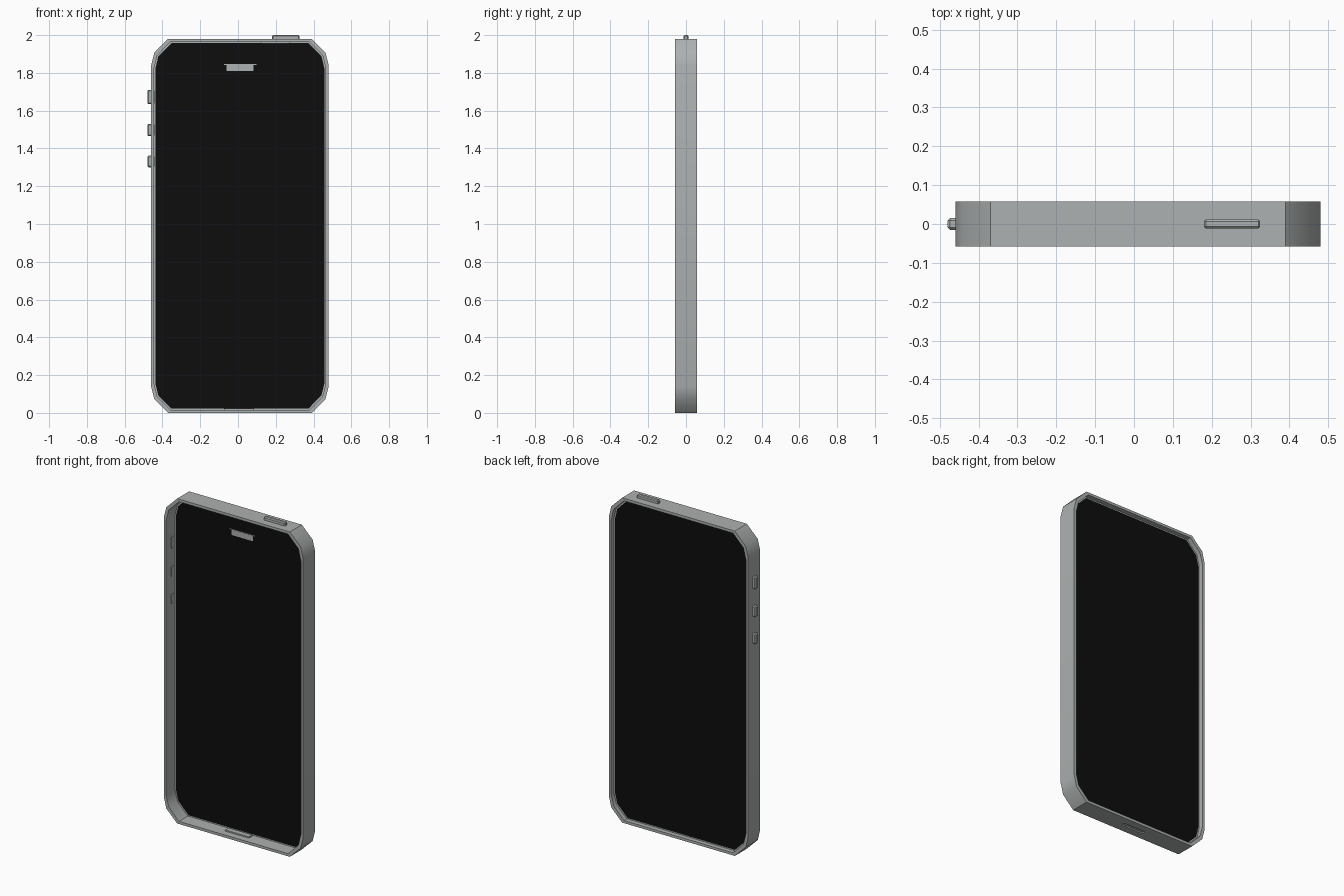
import bpy, bmesh

if "Cube" in bpy.data.objects:
    bpy.data.objects.remove(bpy.data.objects["Cube"])

def material(name, rgb):
    m = bpy.data.materials.new(name)
    m.diffuse_color = (*rgb, 1)
    m.use_nodes = True
    m.node_tree.nodes["Principled BSDF"].inputs["Base Color"].default_value = m.diffuse_color
    return m

GREY = material("metal grey", (0.42, 0.44, 0.44))
BLACK = material("glass black", (0.004, 0.004, 0.004))

CX, CZ = 0.01, 0.99          # middle of the body
HW, HH, HD = 0.47, 0.99, 0.058   # half width, height, depth

def outline(inset):
    """Tall rectangle with faceted corners, scaled inwards by inset."""
    quarter = [(HW, HH - 0.14), (HW - 0.017, HH - 0.072), (HW - 0.09, HH)]
    pts = []
    for sx, sz in ((1, 1), (-1, 1), (-1, -1), (1, -1)):
        q = quarter if sx * sz > 0 else quarter[::-1]
        pts += [(sx * x, sz * z) for x, z in q]
    kx, kz = (HW - inset) / HW, (HH - inset) / HH
    return [(CX + x * kx, CZ + z * kz) for x, z in pts]

def finish(name, bm, mats, smooth=None):
    bmesh.ops.recalc_face_normals(bm, faces=bm.faces)
    me = bpy.data.meshes.new(name)
    bm.to_mesh(me)
    bm.free()
    ob = bpy.data.objects.new(name, me)
    bpy.context.collection.objects.link(ob)
    for m in mats:
        me.materials.append(m)
    if smooth:
        bpy.ops.object.select_all(action='DESELECT')
        ob.select_set(True)
        bpy.context.view_layer.objects.active = ob
        bpy.ops.object.shade_smooth_by_angle(angle=smooth)
    return ob

def box(name, x, y, z, bevel=0.0, mat=GREY):
    bm = bmesh.new()
    bmesh.ops.create_cube(bm, size=1)
    for v in bm.verts:
        v.co = [(r[0] + r[1]) / 2 + c * (r[1] - r[0]) for r, c in zip((x, y, z), v.co)]
    if bevel:
        bmesh.ops.bevel(bm, geom=bm.edges[:], offset=bevel, segments=1, affect='EDGES')
    return finish(name, bm, [mat])

# Frame: a hollow band around the phone
bm = bmesh.new()
rings = [[bm.verts.new((x, y, z)) for x, z in outline(t)]
         for t, y in ((0, -HD), (0, HD), (0.016, HD), (0.016, -HD))]
for a, b in zip(rings, rings[1:] + rings[:1]):
    for i in range(len(a)):
        j = (i + 1) % len(a)
        bm.faces.new((a[i], a[j], b[j], b[i]))
frame = finish("frame", bm, [GREY], smooth=0.6)

# Port slot cut through the bottom of the frame, with a box closing it inside
cutter = box("port_cutter", (-0.07, 0.08), (-0.012, 0.012), (-0.02, 0.05))
cutter.hide_render = True
cutter.hide_set(True)
cut = frame.modifiers.new("port", 'BOOLEAN')
cut.object = cutter
cut.operation = 'DIFFERENCE'
cut.solver = 'EXACT'
box("port", (-0.075, 0.085), (-0.016, 0.016), (0.008, 0.024))

# Glass panel, recessed deep from the front: black with a thin grey margin
bm = bmesh.new()
for y in (0.027, 0.031):
    f = bm.faces.new([bm.verts.new((x, y, z)) for x, z in outline(0.015)])
    inner = [bm.verts.new((x, y, z)) for x, z in outline(0.022)]
    outer = f.verts[:]
    bm.faces.remove(f)
    for i in range(len(outer)):
        j = (i + 1) % len(outer)
        bm.faces.new((outer[i], outer[j], inner[j], inner[i]))
    bm.faces.new(inner).material_index = 1
bmesh.ops.recalc_face_normals(bm, faces=bm.faces)
finish("glass_panel", bm, [GREY, BLACK])

# Earpiece plate on the front of the glass
box("earpiece", (-0.06, 0.083), (0.024, 0.028), (1.81, 1.842))
box("earpiece_line", (-0.075, 0.097), (0.025, 0.028), (1.842, 1.846))

# Side buttons, poking slightly through the frame
for name, z0, z1 in (("mute_switch", 1.635, 1.71), ("volume_up", 1.465, 1.53),
                     ("volume_down", 1.30, 1.362)):
    box(name, (-0.48, -0.441), (-0.015, 0.015), (z0, z1), 0.006)

# Power button on top and the small block behind it
box("power_button", (0.18, 0.325), (-0.012, 0.012), (1.97, 2.0), 0.005)
box("inner_block", (0.125, 0.275), (-0.012, 0.012), (1.956, 1.97))
